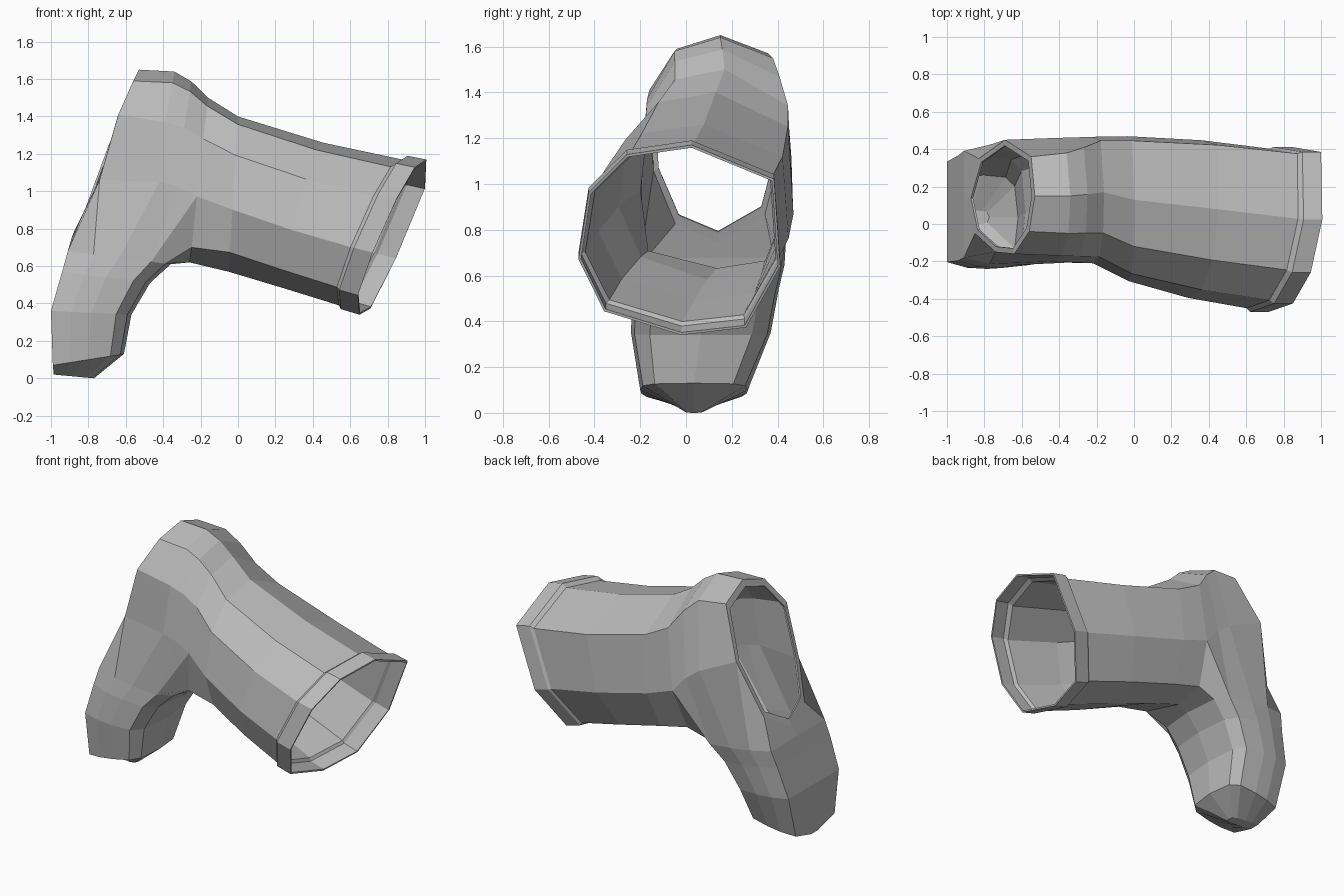
import bpy, bmesh, math
from mathutils import Vector

cube = bpy.data.objects.get("Cube")
if cube:
    bpy.data.objects.remove(cube, do_unlink=True)

grey = bpy.data.materials.new("plain_grey")
grey.use_nodes = True
colour = (0.5, 0.5, 0.5, 1)
grey.diffuse_color = colour
grey.node_tree.nodes["Principled BSDF"].inputs["Base Color"].default_value = colour

# Nine-sided leg section: (across, inner to outer)
LEG = [(0.1, 1), (-0.53, 0.9), (-0.9, 0.5), (-1, -0.2), (-0.75, -0.75),
       (0, -1), (0.63, -0.92), (0.96, -0.28), (0.9, 0.64)]
# Twelve-sided foot section with a flat sole, mirrored from one half
HALF = [(-0.73, -0.9), (-0.95, -0.62), (-1, 0), (-0.98, 0.5), (-0.88, 1)]
FOOT = [(0, -1)] + HALF + [(0, 1)] + [(-u, v) for u, v in reversed(HALF)]

bm = bmesh.new()


def ring(section, outer, inner, cy, half, skew=0):
    o, i = Vector((outer[0], 0, outer[1])), Vector((inner[0], 0, inner[1]))
    mid, arm = (o + i) / 2, (o - i) / 2
    return [bm.verts.new(mid + arm * v + Vector((skew * u, cy + half * u, 0)))
            for u, v in section]


def bridge(a, b, indices=None):
    n = len(a)
    for k in indices if indices is not None else range(n):
        j = (k + 1) % n
        bm.faces.new((a[k], a[j], b[j], b[k]))


# Leg with a raised cuff
leg = [ring(LEG, *r) for r in [
    ((1.0, 1.17), (0.65, 0.34), -0.02, 0.45, 0.07),
    ((0.90, 1.19), (0.55, 0.37), -0.02, 0.45, 0.07),
    ((0.87, 1.17), (0.54, 0.39), -0.015, 0.435, 0.07),
    ((0.45, 1.26), (0.25, 0.48), 0.035, 0.43, 0.04),
    ((0.0, 1.40), (-0.05, 0.57), 0.09, 0.395, 0),
    ((-0.16, 1.50), (-0.26, 0.62), 0.135, 0.345, 0)]]
for a, b in zip(leg, leg[1:]):
    bridge(a, b)
ankle = leg[-1]
ankle[4].co += Vector((0, -0.05, -0.03))

# Heel collar; None marks the sides that open into the foot
collar = [bm.verts.new(p) if p else None for p in [
    (-0.34, 0.15, 1.64), (-0.35, -0.05, 1.58), (-0.39, -0.17, 1.37),
    (-0.42, -0.20, 1.05), None, None, None,
    (-0.42, 0.46, 1.12), (-0.36, 0.38, 1.55)]]
shoulder = [bm.verts.new(a.co.lerp(c.co, 0.55) + Vector((0.01, 0, 0.01)))
            if c else None for a, c in zip(ankle, collar)]

# Rim of the heel opening, with an inward lip
rim = [bm.verts.new(p) for p in [
    (-0.53, 0.15, 1.65), (-0.56, -0.04, 1.59), (-0.64, -0.16, 1.41),
    (-0.74, -0.15, 1.06), (-0.85, -0.05, 0.83), (-0.89, 0.14, 0.75),
    (-0.83, 0.35, 0.87), (-0.69, 0.45, 1.25), (-0.55, 0.36, 1.57)]]
centre = Vector((-0.71, 0.14, 1.2))
lip = [bm.verts.new(v.co.lerp(centre, 0.1)) for v in rim]
upper = [7, 8, 0, 1, 2]
bridge(ankle, shoulder, upper)
bridge(shoulder, collar, upper)
bridge(collar, rim, upper)
bridge(rim, lip)

# Foot branching off below the ankle and heel
branch = [ankle[5], ankle[4], ankle[3], shoulder[3], collar[3], rim[3], rim[4],
          rim[5], rim[6], rim[7], collar[7], shoulder[7], ankle[7], ankle[6]]
foot = [ring(FOOT, *r) for r in [
    ((-0.91, 0.68), (-0.36, 0.61), 0.105, 0.325),
    ((-0.94, 0.57), (-0.47, 0.51), 0.085, 0.32),
    ((-1.0, 0.36), (-0.57, 0.34), 0.065, 0.305),
    ((-0.99, 0.07), (-0.61, 0.13), 0.035, 0.235),
    ((-0.985, 0.02), (-0.77, 0.0), 0.035, 0.04)]]
# Shoulder corners share a foot corner with the ankle sides
match = [0, 1, 2, 2, 3, 4, 5, 6, 7, 8, 9, 10, 10, 11]
for k, v in enumerate(branch):
    j = (k + 1) % len(branch)
    corners = [v, branch[j], foot[0][match[j]]]
    if match[j] != match[k]:
        corners.append(foot[0][match[k]])
    bm.faces.new(corners)
for a, b in zip(foot, foot[1:]):
    bridge(a, b)
bm.faces.new(foot[-1])

# Outward normals
bmesh.ops.recalc_face_normals(bm, faces=bm.faces)
top = max(bm.faces, key=lambda f: f.calc_center_median().z)
if top.normal.z < 0:
    bmesh.ops.reverse_faces(bm, faces=bm.faces)

mesh = bpy.data.meshes.new("hollow_boot")
bm.to_mesh(mesh)
bm.free()
mesh.materials.append(grey)
boot = bpy.data.objects.new("hollow_boot", mesh)
bpy.context.collection.objects.link(boot)

# Thin wall, built inwards
wall = boot.modifiers.new("wall", 'SOLIDIFY')
wall.thickness = 0.012
wall.offset = -1
